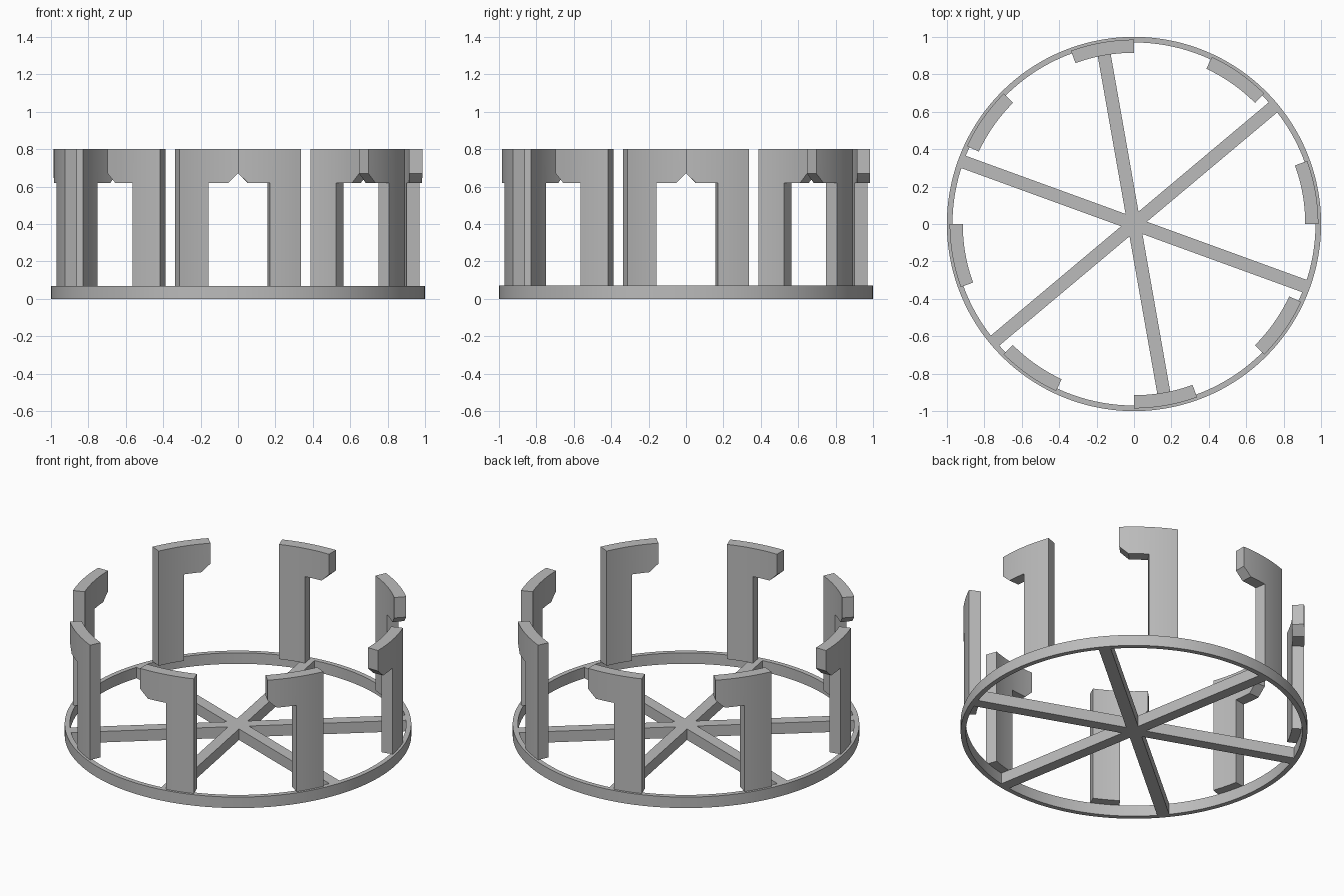
import bpy, bmesh
from math import sin, cos, radians, pi

old = bpy.data.objects.get("Cube")
if old:
    bpy.data.objects.remove(old, do_unlink=True)

RIM_HEIGHT, TOP = 0.07, 0.8
ARM_LOW, ARM_TIP = 0.62, 0.67

grey = bpy.data.materials.new("light grey")
grey.use_nodes = True
grey.diffuse_color = (0.5, 0.5, 0.5, 1)
grey.node_tree.nodes["Principled BSDF"].inputs["Base Color"].default_value = (0.5, 0.5, 0.5, 1)


def polar(r, a, z):
    return (r * cos(a), r * sin(a), z)


def finish(name, bm):
    bmesh.ops.recalc_face_normals(bm, faces=bm.faces)
    mesh = bpy.data.meshes.new(name)
    bm.to_mesh(mesh)
    bm.free()
    mesh.materials.append(grey)
    obj = bpy.data.objects.new(name, mesh)
    bpy.context.collection.objects.link(obj)
    bpy.ops.object.select_all(action="DESELECT")
    obj.select_set(True)
    bpy.context.view_layer.objects.active = obj
    bpy.ops.object.shade_smooth_by_angle(angle=radians(30))
    return obj


# Thin round rim: a rectangular section swept around the axis
bm = bmesh.new()
section = [(0.97, 0), (1, 0), (1, RIM_HEIGHT), (0.97, RIM_HEIGHT)]
verts = [bm.verts.new((r, 0, z)) for r, z in section]
edges = [bm.edges.new((verts[i], verts[(i + 1) % 4])) for i in range(4)]
bmesh.ops.spin(bm, geom=verts + edges, cent=(0, 0, 0), axis=(0, 0, 1),
               angle=2 * pi, steps=144, use_merge=True)
bmesh.ops.remove_doubles(bm, verts=bm.verts, dist=1e-4)
finish("base_rim", bm)

# Six spokes as one extruded star outline
bm = bmesh.new()
half = 0.035
outline = []
for k in range(6):
    a = radians(40 + 60 * k)
    for side in (-half, half):
        outline.append(bm.verts.new((0.972 * cos(a) - side * sin(a),
                                     0.972 * sin(a) + side * cos(a), 0)))
    outline.append(bm.verts.new(polar(2 * half, a + radians(30), 0)))
star = bm.faces.new(outline)
up = bmesh.ops.extrude_face_region(bm, geom=[star], use_keep_orig=True)
bmesh.ops.translate(bm, vec=(0, 0, RIM_HEIGHT),
                    verts=[v for v in up["geom"] if isinstance(v, bmesh.types.BMVert)])
finish("spokes", bm)


# Hooked post: flat panels (angle, height), thickened, then wrapped round the axis
def hook(name, start):
    bm = bmesh.new()
    steps = [0, 1.6, 3.2, 5, 6.7, 8.3, 10, 11.7, 13.3, 15, 16.7, 18.3, 20]

    def low(a):
        return ARM_TIP + (ARM_LOW - ARM_TIP) * min(a / 3.2, 1)

    def panel(a, b, bottom_a, bottom_b, top):
        corners = [(a, 0, bottom_a), (b, 0, bottom_b), (b, 0, top), (a, 0, top)]
        bm.faces.new([bm.verts.new(c) for c in corners])

    for a, b in zip(steps, steps[1:]):
        panel(a, b, low(a), low(b), TOP)
        if a >= 10:
            panel(a, b, RIM_HEIGHT, RIM_HEIGHT, ARM_LOW)
    bmesh.ops.remove_doubles(bm, verts=bm.verts, dist=1e-4)
    out = bmesh.ops.extrude_face_region(bm, geom=bm.faces[:], use_keep_orig=True)
    bmesh.ops.translate(bm, vec=(0, 1, 0),
                        verts=[v for v in out["geom"] if isinstance(v, bmesh.types.BMVert)])
    for v in bm.verts:
        v.co = polar(0.915 + 0.07 * v.co.y, radians(start + v.co.x), v.co.z)
    finish(name, bm)


for k in range(8):
    hook(f"hooked_post_{k + 1}", 45 * k)
